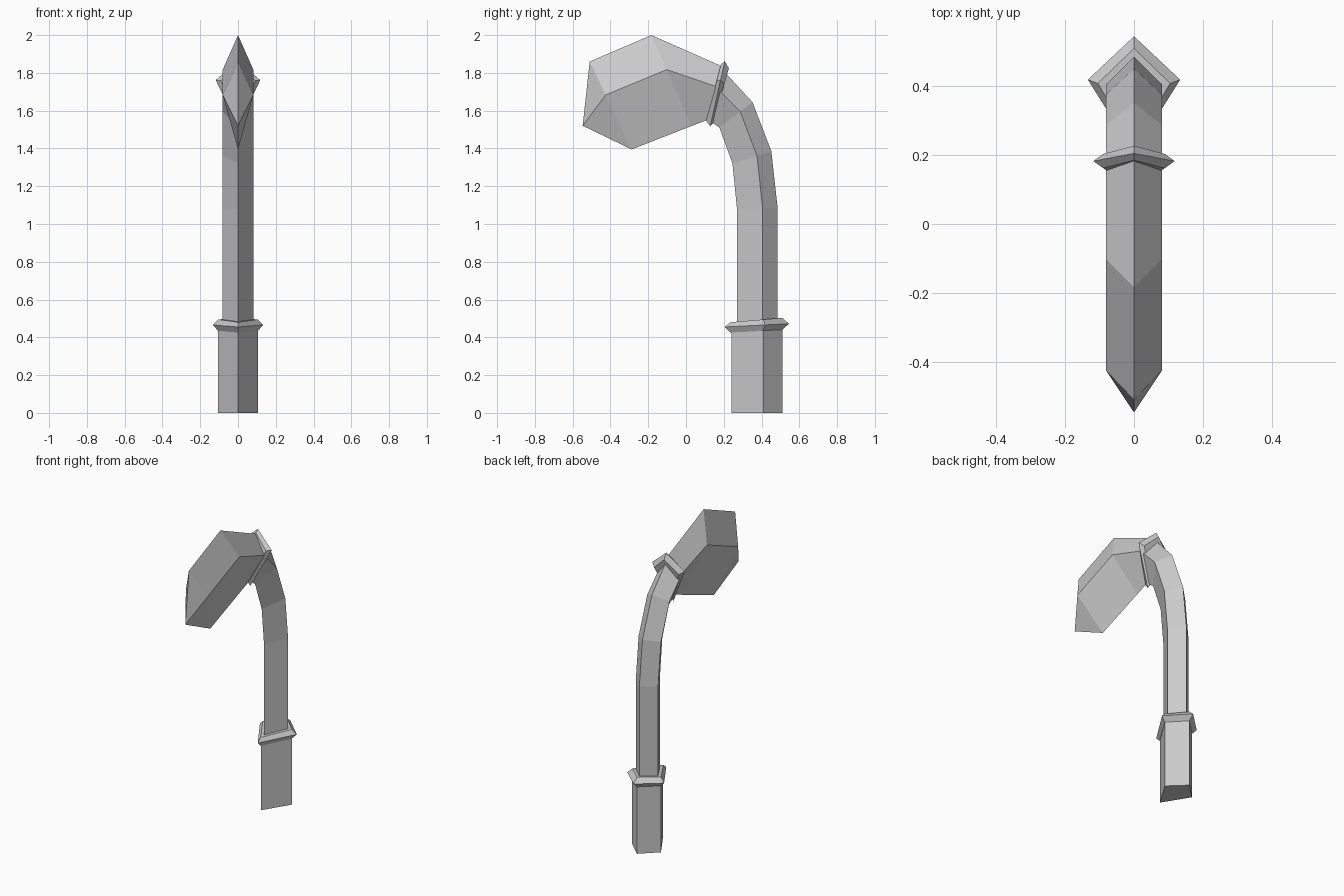
import bpy, bmesh
from mathutils import Vector

if "Cube" in bpy.data.objects:
    bpy.data.objects.remove(bpy.data.objects["Cube"])


def loft(name, stations, side=0.37, tip=None):
    """Skin kite-shaped sections. A station is (outer y, z, inner y, z, half width)."""
    bm = bmesh.new()
    rings = []
    for oy, oz, iy, iz, w in stations:
        outer, inner = Vector((0, oy, oz)), Vector((0, iy, iz))
        mid = outer.lerp(inner, side)
        dx = Vector((w, 0, 0))
        rings.append([bm.verts.new(p) for p in (outer, mid + dx, inner, mid - dx)])
    for a, b in zip(rings, rings[1:]):
        for i in range(4):
            j = (i + 1) % 4
            bm.faces.new((a[i], a[j], b[j], b[i]))
    bm.faces.new(rings[0])
    if tip:
        t = bm.verts.new((0, *tip))
        for i in range(4):
            bm.faces.new((rings[-1][i], rings[-1][(i + 1) % 4], t))
    else:
        bm.faces.new(rings[-1])
    bmesh.ops.recalc_face_normals(bm, faces=bm.faces)
    mesh = bpy.data.meshes.new(name)
    bm.to_mesh(mesh)
    bm.free()
    obj = bpy.data.objects.new(name, mesh)
    bpy.context.collection.objects.link(obj)
    return obj


# Thick grip at the bottom
loft("grip", [(0.51, 0, 0.24, 0, 0.105), (0.51, 0.46, 0.24, 0.45, 0.105)])

# Bevelled collar above the grip, slightly tilted
loft("lower_collar", [(0.51, 0.44, 0.235, 0.425, 0.105),
                      (0.545, 0.472, 0.205, 0.455, 0.134),
                      (0.51, 0.503, 0.235, 0.48, 0.105)])

# Straight shaft bending forward to the head
loft("shaft", [(0.485, 0.45, 0.27, 0.45, 0.081),
               (0.485, 1.085, 0.27, 1.08, 0.081),
               (0.452, 1.385, 0.246, 1.32, 0.081),
               (0.352, 1.645, 0.177, 1.51, 0.081),
               (0.20, 1.81, 0.12, 1.55, 0.081)])

# Bevelled collar under the head
loft("upper_collar", [(0.227, 1.825, 0.145, 1.535, 0.09),
                      (0.205, 1.862, 0.128, 1.517, 0.118),
                      (0.185, 1.845, 0.107, 1.547, 0.09)], side=0.29)

# Faceted head with a blunt wedge nose
loft("head", [(0.19, 1.835, 0.115, 1.552, 0.081),
              (-0.183, 2.0, 0.03, 1.519, 0.081),
              (-0.51, 1.86, -0.288, 1.395, 0.081)],
     side=0.38, tip=(-0.547, 1.52))
